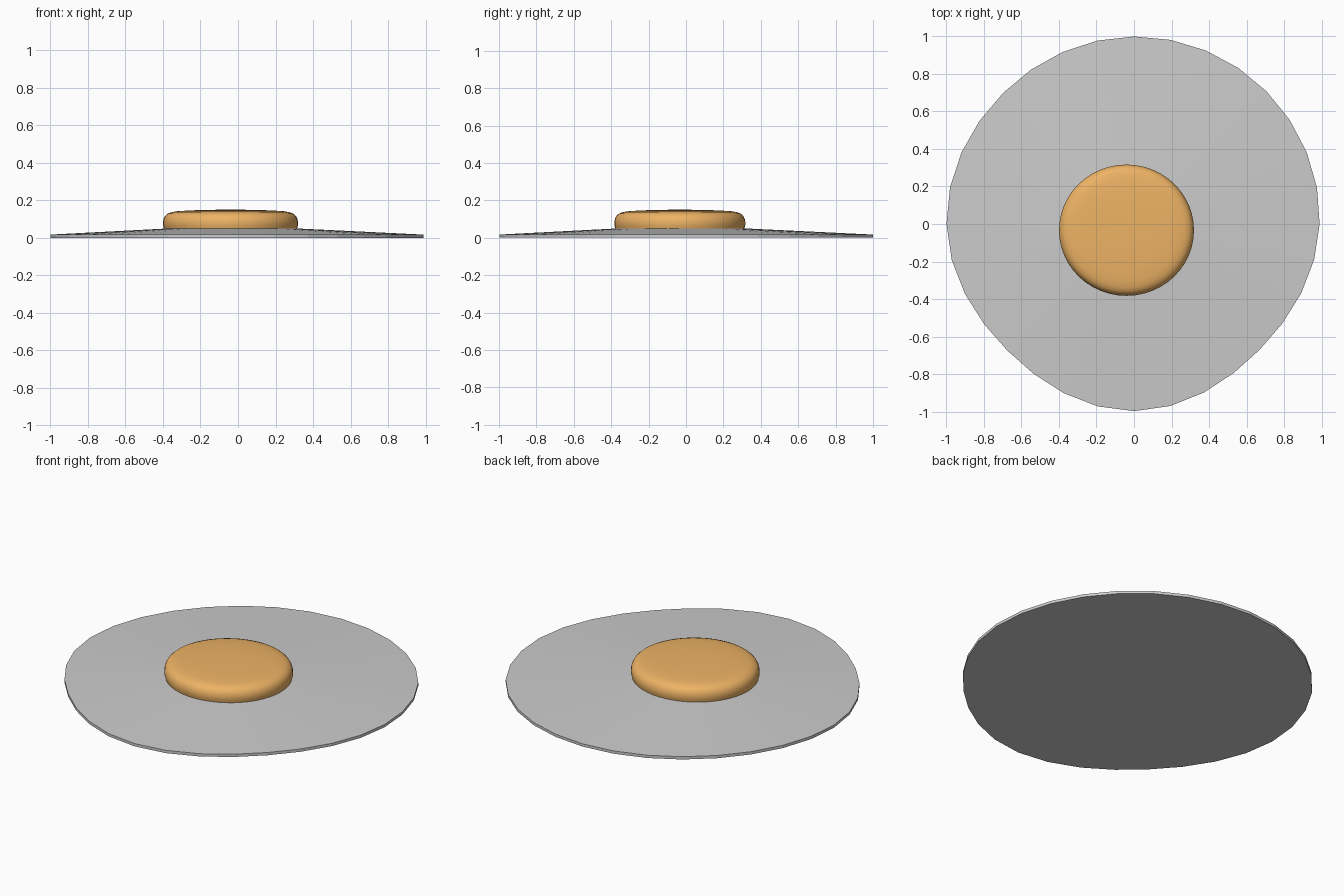
import bpy, bmesh, math

if "Cube" in bpy.data.objects:
    bpy.data.objects.remove(bpy.data.objects["Cube"])

SIDES = 32
# Outline radius of the egg white every 45 degrees, starting at +x
RADII = [0.99, 1.0, 1.0, 0.988, 1.0, 0.955, 0.998, 0.948]


def outline(angle):
    """Smooth periodic interpolation of RADII."""
    t = angle / (2 * math.pi) * 8
    i, f = int(t) % 8, t % 1
    a, b, c, d = (RADII[(i + k) % 8] for k in (-1, 0, 1, 2))
    return b + 0.5 * f * (c - a + f * (2*a - 5*b + 4*c - d + f * (3*(b - c) + d - a)))


def lofted(name, ring_points):
    """Closed solid from a stack of rings, capped at both ends."""
    bm = bmesh.new()
    rings = [[bm.verts.new(p) for p in ring] for ring in ring_points]
    n = len(rings[0])
    for low, high in zip(rings, rings[1:]):
        for i in range(n):
            j = (i + 1) % n
            bm.faces.new((low[i], low[j], high[j], high[i]))
    bm.faces.new(rings[0][::-1])
    bm.faces.new(rings[-1])
    mesh = bpy.data.meshes.new(name)
    bm.to_mesh(mesh)
    bm.free()
    obj = bpy.data.objects.new(name, mesh)
    bpy.context.collection.objects.link(obj)
    return obj


def ring(n, rx, ry, z, cx=0.0, cy=0.0, shape=lambda a: 1.0):
    angles = [2 * math.pi * i / n for i in range(n)]
    return [(cx + rx * shape(a) * math.cos(a), cy + ry * shape(a) * math.sin(a), z)
            for a in angles]


# Egg white: thin wobbly disc rising gently to a flat centre
lofted("egg_white", [
    ring(SIDES, 1, 1, 0, shape=outline),
    ring(SIDES, 1, 1, 0.017, shape=outline),
    ring(SIDES, 0.34, 0.34, 0.05, -0.03, -0.025),
])

# Yolk: low rounded dome, (scale, height) profile from base to top
PROFILE = [(0.985, 0.048), (1.0, 0.068), (1.0, 0.085), (0.99, 0.102), (0.968, 0.117),
           (0.93, 0.129), (0.87, 0.137), (0.78, 0.142), (0.6, 0.146), (0.35, 0.149),
           (0.1, 0.15)]
yolk = lofted("yolk", [ring(48, 0.36 * s, 0.35 * s, z, -0.04, -0.033) for s, z in PROFILE])
mat = bpy.data.materials.new("yolk_orange")
mat.diffuse_color = (0.85, 0.45, 0.13, 1)
mat.use_nodes = True
mat.node_tree.nodes["Principled BSDF"].inputs["Base Color"].default_value = mat.diffuse_color
yolk.data.materials.append(mat)
bpy.context.view_layer.objects.active = yolk
yolk.select_set(True)
bpy.ops.object.shade_smooth_by_angle(angle=math.radians(50))
